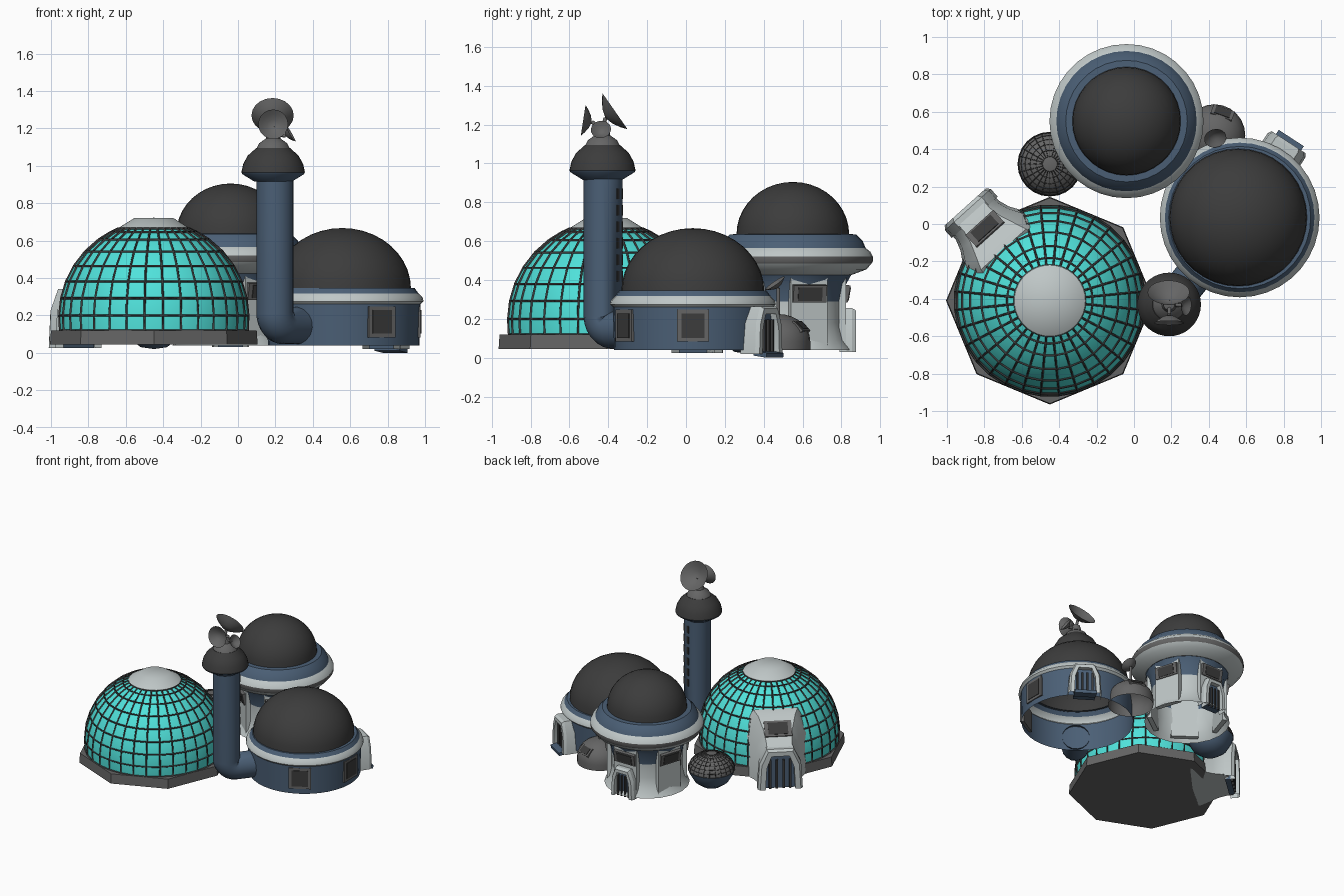
import bpy, bmesh
from math import cos, sin, pi, radians
from mathutils import Matrix, Vector

if "Cube" in bpy.data.objects:
    bpy.data.objects.remove(bpy.data.objects["Cube"])


def material(name, col):
    m = bpy.data.materials.new(name)
    m.diffuse_color = (*col, 1)
    m.use_nodes = True
    m.node_tree.nodes["Principled BSDF"].inputs["Base Color"].default_value = m.diffuse_color
    return m


BLUE = material("blue_wall", (0.07, 0.115, 0.18))
DARK = material("dark_roof", (0.045, 0.045, 0.045))
WHITE = material("pale_panel", (0.52, 0.57, 0.57))
GREY = material("mid_grey", (0.13, 0.13, 0.13))
TEAL = material("teal_glass", (0.08, 0.76, 0.71))


def finish(name, bm, mat, matrix=Matrix(), angle=35):
    bmesh.ops.remove_doubles(bm, verts=bm.verts, dist=1e-5)
    bmesh.ops.recalc_face_normals(bm, faces=bm.faces)
    me = bpy.data.meshes.new(name)
    bm.to_mesh(me)
    bm.free()
    me.materials.append(mat)
    me.shade_smooth()
    me.set_sharp_from_angle(angle=radians(angle))
    ob = bpy.data.objects.new(name, me)
    ob.matrix_world = matrix
    bpy.context.collection.objects.link(ob)
    return ob


def skin(rings, closed=True, caps=False):
    """Join rings of points into a surface."""
    bm = bmesh.new()
    vs = [[bm.verts.new(p) for p in r] for r in rings]
    n = len(vs[0])
    for a, b in zip(vs, vs[1:]):
        for i in range(n if closed else n - 1):
            j = (i + 1) % n
            bm.faces.new((a[i], a[j], b[j], b[i]))
    if caps:
        bm.faces.new(vs[0])
        bm.faces.new(vs[-1])
    return bm


def revolve(name, prof, c, mat, segs=36, turn=0.0, direction=None, angle=35):
    c = Vector(c if len(c) == 3 else (*c, 0))
    rings = [[(r * cos(turn + 2 * pi * i / segs), r * sin(turn + 2 * pi * i / segs), z)
              for i in range(segs)] for r, z in prof]
    m = Matrix.Translation(c)
    if direction:
        m = m @ Vector(direction).to_track_quat('Z', 'Y').to_matrix().to_4x4()
    return finish(name, skin(rings), mat, m, angle)


def arc(r, h, z, n=10, end=90):
    return [(r * cos(radians(end) * i / n), z + h * sin(radians(end) * i / n)) for i in range(n + 1)]


def place(c, deg):
    return Matrix.Translation((*c, 0)) @ Matrix.Rotation(radians(deg), 4, 'Z')


def box(name, c, deg, loc, size, mat, tilt=0):
    bm = bmesh.new()
    bmesh.ops.create_cube(bm, size=1)
    bmesh.ops.scale(bm, vec=size, verts=bm.verts)
    m = place(c, deg) @ Matrix.Translation(loc) @ Matrix.Rotation(radians(-tilt), 4, 'Y')
    return finish(name, bm, mat, m)


def window(name, c, deg, r, z, w, h, tilt=0):
    box(name + "_frame", c, deg, (r, 0, z), (0.03, w, h), GREY, tilt)
    t = radians(tilt)
    box(name + "_pane", c, deg, (r + 0.004 * cos(t), 0, z + 0.004 * sin(t)),
        (0.03, w * 0.72, h * 0.76), DARK, tilt)


def arch(w, z0, h):
    return [(-w, z0), (-0.92 * w, z0 + 0.65 * h), (-0.6 * w, z0 + h),
            (0.6 * w, z0 + h), (0.92 * w, z0 + 0.65 * h), (w, z0)]


def porch(name, c, deg, r0, r1, w, z0, h):
    """Arched frame with a recessed slatted door."""
    outer, inner = arch(w, z0, h), arch(w * 0.66, z0, h * 0.84)
    rings = [[(u, y, z) for y, z in poly] for u, poly in
             ((r0, outer), (r1 - 0.02, outer), (r1, arch(w * 0.9, z0, h * 0.95)), (r1, inner), (r0, inner))]
    finish(name + "_frame", skin(rings, closed=False), WHITE, place(c, deg), 25)
    door = [[(u, y, z) for y, z in inner] for u in (r0, r1 - 0.035)]
    finish(name + "_door", skin(door, caps=True), BLUE, place(c, deg))
    for i in range(4):
        box(name + "_slat", c, deg, (r1 - 0.03, (i - 1.5) * w * 0.3, z0 + h * 0.36),
            (0.02, w * 0.1, h * 0.72), DARK)


def tube(name, pts, r, mat):
    cu = bpy.data.curves.new(name, 'CURVE')
    cu.dimensions = '3D'
    cu.bevel_depth, cu.bevel_resolution = r, 6
    sp = cu.splines.new('POLY')
    sp.points.add(len(pts) - 1)
    for p, q in zip(sp.points, pts):
        p.co = (*q, 1)
    cu.materials.append(mat)
    sp.use_smooth = True
    bpy.context.collection.objects.link(bpy.data.objects.new(name, cu))


def dish(name, base, back, direction, r, depth):
    """Shallow bowl with its back at 'back', carried on an arm from 'base'."""
    prof = [(0, 0), (r * 0.4, depth * 0.22), (r * 0.75, depth * 0.62), (r, depth)]
    revolve(name + "_bowl", prof, back, GREY, 20, direction=direction)
    tube(name + "_arm", [base, back], 0.01, GREY)


def bars(name, prof, c, segs, turn, thick):
    """Dark lattice following a revolved shell."""
    ob = revolve(name, prof, c, DARK, segs, turn)
    wire = ob.modifiers.new("bars", 'WIREFRAME')
    wire.thickness, wire.offset, wire.use_even_offset = thick, 0, False


# Glass garden dome on an octagonal plinth
G = (-0.45, -0.41)
revolve("garden_plinth", [(0, 0.045), (0.555, 0.045), (0.55, 0.12), (0, 0.12)], G, GREY, 8)
shell = [(0.502, 0.12)] + [(0.506 * cos(radians(a)), 0.19 + 0.51 * sin(radians(a)))
                           for a in (1, 11.5, 22, 32.5, 43.5, 54.5, 63, 68)]
revolve("garden_glass", shell, G, TEAL, 32, pi / 32)
bars("garden_ribs", shell, G, 32, pi / 32, 0.016)
revolve("garden_cap", [(0.195, 0.655), (0.19, 0.667), (0.105, 0.72), (0, 0.722)], G, WHITE)

# Garden entrance hood, facing back left
H = 132
hood = [[(u, y, z) for y, z in arch(w, 0.045, h - 0.045)] for u, w, h in
        ((0.33, 0.28, 0.5), (0.37, 0.27, 0.53), (0.44, 0.225, 0.51), (0.52, 0.175, 0.43),
         (0.58, 0.155, 0.36), (0.625, 0.155, 0.34))]
finish("garden_hood", skin(hood, caps=True), WHITE, place(G, H), 40)
window("garden_hood_window", G, H, 0.51, 0.432, 0.2, 0.12, 45)
porch("garden_porch", G, H, 0.6, 0.675, 0.165, 0.025, 0.315)

# Right-hand round house
R = (0.565, 0.035)
revolve("round_house_wall", [(0.405, 0.04), (0.412, 0.26)], R, BLUE)
revolve("round_house_band", [(0.412, 0.26), (0.427, 0.275), (0.422, 0.295), (0.4, 0.318)], R, WHITE)
revolve("round_house_eave", [(0.4, 0.318), (0.38, 0.345), (0.36, 0.345)], R, BLUE)
revolve("round_house_roof", arc(0.368, 0.325, 0.342), (0.557, 0.035), DARK)
for a in (0, -60):
    window("round_house_window", R, a, 0.397, 0.165, 0.165, 0.165)
porch("round_house_porch", R, 57, 0.37, 0.48, 0.12, 0.02, 0.245)
box("round_house_ramp", R, 57, (0.465, 0, 0.018), (0.08, 0.16, 0.025), BLUE, -8)

# Back mushroom-shaped house
B = (-0.04, 0.55)
revolve("back_house_base", [(0.31, 0.04), (0.275, 0.09), (0.255, 0.18), (0.26, 0.29)], B, WHITE, 20)
revolve("back_house_neck", [(0.26, 0.29), (0.275, 0.38), (0.30, 0.425)], B, BLUE, 20)
revolve("back_house_rim_under", [(0.30, 0.425), (0.38, 0.455), (0.405, 0.485)], B, WHITE)
revolve("back_house_rim_band", [(0.405, 0.485), (0.412, 0.495), (0.412, 0.52)], B, GREY)
revolve("back_house_rim_top", [(0.412, 0.52), (0.40, 0.545), (0.375, 0.565)], B, WHITE)
revolve("back_house_collar", [(0.375, 0.565), (0.36, 0.6), (0.325, 0.635), (0.28, 0.637)], B, BLUE)
revolve("back_house_roof", arc(0.29, 0.27, 0.635), B, DARK)
for i in range(5):
    a = 90 + 72 * i
    box("back_house_pier", B, a, (0.256, 0, 0.24), (0.035, 0.2, 0.36), WHITE)
    window("back_house_window", B, a, 0.275, 0.33, 0.18, 0.09, -10)
porch("back_house_porch", B, 90, 0.24, 0.325, 0.1, 0.03, 0.225)

# Tower with elbow pipe into the round house
T, S = (0.188, -0.43), (0.198, -0.427)
d = (Vector(R) - Vector(S)).normalized()
bend = [(0.07 - 0.07 * cos(t), 0.215 - 0.07 * sin(t)) for t in [i * pi / 12 for i in range(7)]]
path = [(0, 0.94)] + bend + [(0.2, 0.145)]
tube("tower_shaft", [(S[0] + d.x * s, S[1] + d.y * s, z) for s, z in path], 0.1, BLUE)
for i in range(6):
    box("tower_window", S, 65, (0.083, 0, 0.42 + 0.085 * i), (0.03, 0.07, 0.055), DARK)
revolve("tower_flare", [(0.1, 0.915), (0.165, 0.955), (0.17, 0.965)], T, BLUE)
revolve("tower_cap", [(0.17, 0.965), (0.16, 1.01), (0.135, 1.055), (0.09, 1.095), (0, 1.1)], T, DARK)
revolve("tower_mount", [(0.09, 1.09), (0.075, 1.12), (0.04, 1.145), (0.03, 1.19), (0, 1.2)], T, GREY)
top = (0.19, -0.43, 1.17)
dish("big_dish", top, (0.185, -0.415, 1.235), (0, 0.82, 0.57), 0.113, 0.06)
dish("front_dish", top, (0.188, -0.485, 1.215), (0, -0.98, 0.15), 0.08, 0.045)
dish("side_dish", top, (0.255, -0.435, 1.16), (0.85, -0.1, 0.5), 0.052, 0.03)

# Small storage tank between the garden and back house
K = (-0.45, 0.32)
revolve("tank_bowl", [(0, 0.02), (0.07, 0.03), (0.125, 0.07), (0.16, 0.13), (0.17, 0.16)], K, BLUE, 24)
lid = arc(0.17, 0.125, 0.16, 7)
revolve("tank_lid", lid, K, GREY, 24)
bars("tank_lid_bars", lid[:-1], K, 24, 0, 0.006)

# Small link dome with its own dish
L = (0.43, 0.475)
revolve("link_dome", [(0.165, 0.04)] + arc(0.165, 0.14, 0.085, 7), L, GREY, 24)
window("link_window", L, 70, 0.12, 0.155, 0.12, 0.07, 45)
dish("link_dish", (0.43, 0.475, 0.2), (0.43, 0.475, 0.36), (0.15, -0.55, 0.8), 0.06, 0.03)
